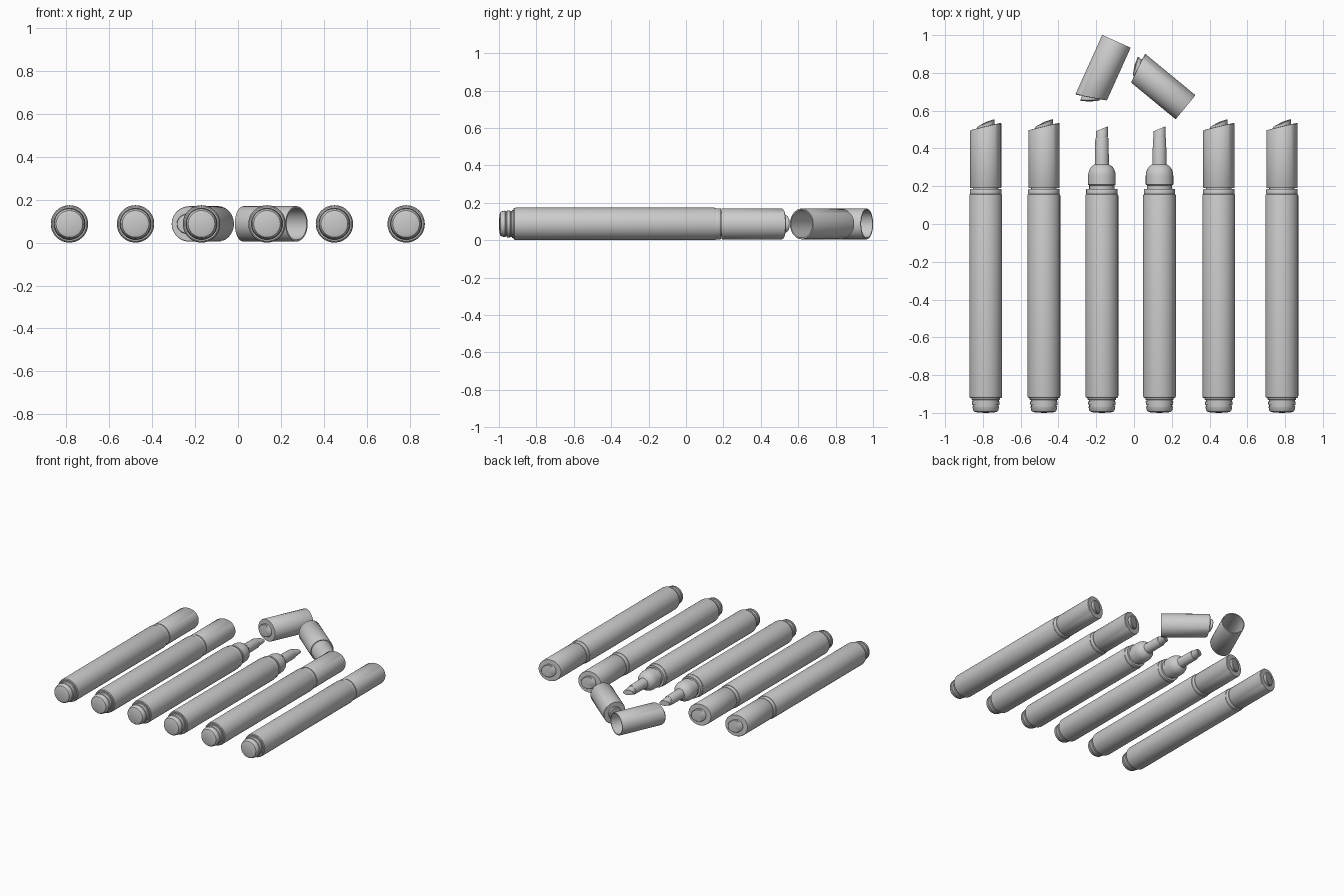
import bpy, bmesh, math
from mathutils import Matrix

if "Cube" in bpy.data.objects:
    bpy.data.objects.remove(bpy.data.objects["Cube"])

SEG = 48
Z = 0.087


def lathe(name, profile, shear=0.0, shear_from=9.0, flatten_from=9.0):
    """Revolve (radius, y) points about the y axis; optionally slant or flatten one end."""
    bm = bmesh.new()
    rings = []
    for r, y in profile:
        ring = []
        for i in range(SEG):
            a = 2 * math.pi * i / SEG
            x, z = r * math.cos(a), r * math.sin(a)
            yy = y + shear * x if y > shear_from else y
            zz = z * 0.6 if y > flatten_from else z
            ring.append(bm.verts.new((x, yy, zz)))
        rings.append(ring)
    for a, b in zip(rings, rings[1:]):
        for i in range(SEG):
            j = (i + 1) % SEG
            bm.faces.new((a[i], b[i], b[j], a[j]))
    bmesh.ops.remove_doubles(bm, verts=bm.verts, dist=1e-5)
    bmesh.ops.recalc_face_normals(bm, faces=bm.faces)
    me = bpy.data.meshes.new(name)
    bm.to_mesh(me)
    bm.free()
    me.shade_smooth()
    me.set_sharp_from_angle(angle=math.radians(35))
    return me


# grooved plug at the back end
plug = lathe("end_plug", [
    (0, -1.0), (0.045, -0.998), (0.062, -0.993), (0.067, -0.986), (0.071, -0.967),
    (0.067, -0.965), (0.067, -0.959), (0.072, -0.957), (0.073, -0.941),
    (0.069, -0.939), (0.069, -0.932), (0.075, -0.930), (0.075, -0.915), (0, -0.915)])

# long barrel
barrel = lathe("barrel", [
    (0, -0.922), (0.080, -0.922), (0.085, -0.918), (0.087, -0.908),
    (0.087, 0.150), (0.085, 0.157), (0.080, 0.158), (0, 0.158)])

# collar ring in front of the barrel
collar = lathe("collar", [
    (0, 0.155), (0.082, 0.155), (0.083, 0.162), (0.083, 0.183),
    (0.081, 0.186), (0, 0.186)])

# stepped grip with a domed shoulder and a neck
grip = lathe("tip_holder", [
    (0, 0.18), (0.067, 0.18), (0.067, 0.205), (0.073, 0.208), (0.073, 0.255),
    (0.071, 0.272), (0.065, 0.290), (0.055, 0.304), (0.044, 0.312), (0.038, 0.316),
    (0.037, 0.33), (0.035, 0.450), (0.033, 0.456), (0, 0.456)])

# slanted chisel nib
nib = lathe("chisel_nib", [(0, 0.44), (0.031, 0.44), (0.031, 0.46), (0.032, 0.504), (0, 0.504)],
            shear=0.42, shear_from=0.48, flatten_from=0.48)

# hollow cap, open end at y = 0, slanted closed end
cap = lathe("cap", [
    (0, 0.29), (0.074, 0.29), (0.074, 0.0), (0.081, 0.0), (0.0825, 0.003),
    (0.0825, 0.322), (0.080, 0.326), (0, 0.328)], shear=0.24, shear_from=0.25)

# tilted button on the cap end
button = lathe("cap_button", [
    (0, 0.305), (0.047, 0.305), (0.047, 0.341), (0.044, 0.345), (0, 0.350)],
    shear=0.45, shear_from=0.33)


def place(mesh, name, x, y=0.0, angle=0.0):
    ob = bpy.data.objects.new(name, mesh)
    ob.matrix_world = Matrix.Translation((x, y, Z)) @ Matrix.Rotation(math.radians(angle), 4, 'Z')
    bpy.context.collection.objects.link(ob)


def place_cap(n, x, y, angle=0.0):
    place(cap, f"cap_{n}", x, y, angle)
    place(button, f"cap_button_{n}", x, y, angle)


# six markers in a row; the middle two are uncapped
loose = {3: (-0.093, 0.967, 155.7), 4: (0.273, 0.618, 50.5)}
for n, x in enumerate((-0.785, -0.477, -0.170, 0.135, 0.449, 0.783), 1):
    for part in (plug, barrel, collar, grip, nib):
        place(part, f"{part.name}_{n}", x)
    place_cap(n, *loose.get(n, (x, 0.19)))
